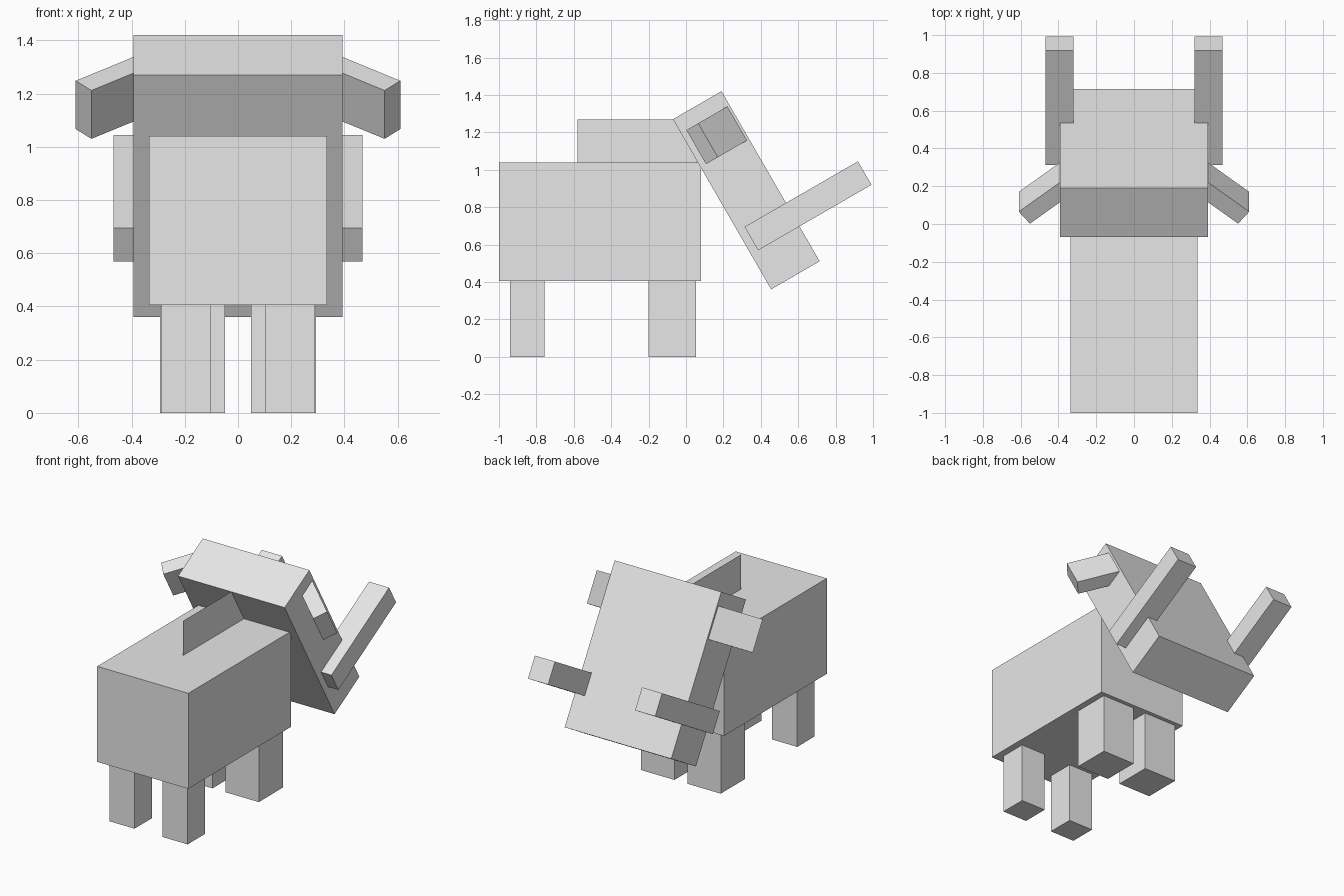
import bpy
import math
from mathutils import Matrix, Vector

if "Cube" in bpy.data.objects:
    bpy.data.objects.remove(bpy.data.objects["Cube"])

grey = bpy.data.materials.new("light grey")
grey.diffuse_color = (0.8, 0.8, 0.8, 1)
grey.use_nodes = True
grey.node_tree.nodes["Principled BSDF"].inputs["Base Color"].default_value = grey.diffuse_color


def add_mesh(name, verts, faces):
    mesh = bpy.data.meshes.new(name)
    mesh.from_pydata(verts, [], faces)
    mesh.materials.append(grey)
    obj = bpy.data.objects.new(name, mesh)
    bpy.context.collection.objects.link(obj)
    return obj


BOX_FACES = [(0, 1, 3, 2), (4, 6, 7, 5), (0, 4, 5, 1),
             (2, 3, 7, 6), (0, 2, 6, 4), (1, 5, 7, 3)]


def box(name, origin, a, b, c):
    """Box spanned by three edge vectors from one corner."""
    o, a, b, c = map(Vector, (origin, a, b, c))
    verts = [o + i * a + j * b + k * c
             for i in (0, 1) for j in (0, 1) for k in (0, 1)]
    faces = BOX_FACES
    if a.cross(b).dot(c) < 0:
        faces = [f[::-1] for f in faces]
    return add_mesh(name, verts, faces)


def block(name, x, y, z):
    """Upright box from its ranges on each axis."""
    return box(name, (x[0], y[0], z[0]), (x[1] - x[0], 0, 0),
               (0, y[1] - y[0], 0), (0, 0, z[1] - z[0]))


def mirrored(obj):
    """Name the part for the right side and add its left twin."""
    base = obj.name
    verts = [Vector((-v.co.x, v.co.y, v.co.z)) for v in obj.data.vertices]
    faces = [tuple(p.vertices)[::-1] for p in obj.data.polygons]
    obj.name = base + "_right"
    add_mesh(base + "_left", verts, faces)


# Body with an upright centre crest
block("body", (-0.335, 0.335), (-1, 0.08), (0.405, 1.04))
add_mesh("crest", [(0, -0.58, 1.04), (0, 0.06, 1.04), (0, 0.06, 1.27), (0, -0.58, 1.27)],
         [(0, 1, 2, 3)])

# Legs: a narrow pair and a wide pair
mirrored(block("narrow_leg", (0.103, 0.288), (-0.94, -0.757), (0, 0.405)))
mirrored(block("wide_leg", (0.048, 0.293), (-0.2, 0.053), (0, 0.405)))

# Head slab, tilted 30 degrees
tilt = Matrix.Rotation(math.radians(30), 3, 'X')
out = tilt @ Vector((0, 1, 0))
down = tilt @ Vector((0, 0, -1))
box("head", (-0.392, -0.07, 1.27), (0.784, 0, 0), out * 0.30, down * 1.05)

# Tusks on the sides of the head
mirrored(box("tusk", (0.32, 0.313, 0.695), (0.148, 0, 0), out * 0.70, down * 0.145))

# Ears angled outwards from the head
side = Vector((1, 0, 0))
mirrored(box("ear", (0.551, 0.002, 1.212), side * 0.059 + out * 0.073,
             side * -0.219 + out * 0.18, down * 0.21))
